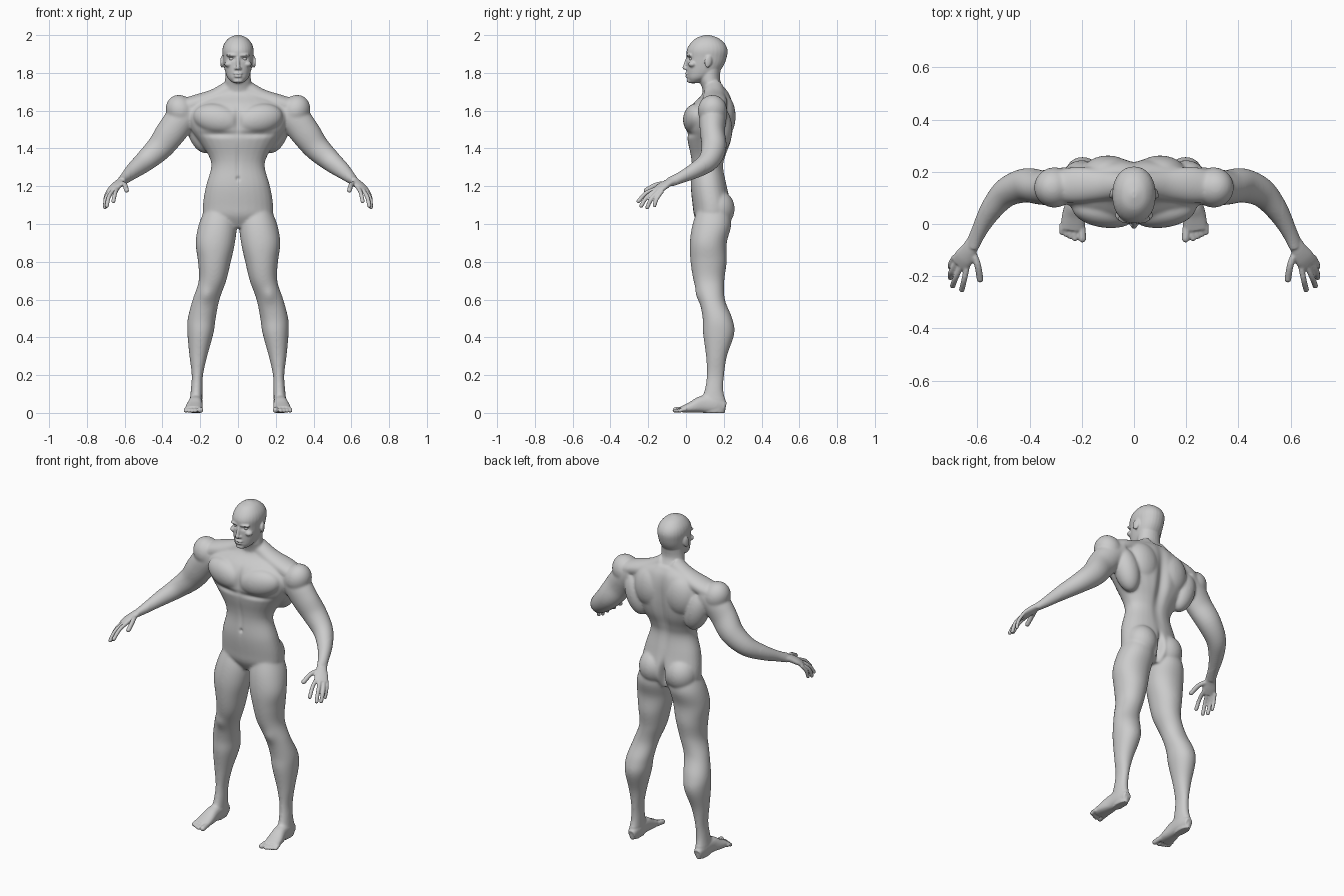
import bpy, bmesh, math
from mathutils import Vector, Matrix, Euler

if "Cube" in bpy.data.objects:
    bpy.data.objects.remove(bpy.data.objects["Cube"])

skin = bpy.data.materials.new("plain grey")
skin.use_nodes = True
skin.diffuse_color = (.6, .6, .6, 1)
skin.node_tree.nodes["Principled BSDF"].inputs["Base Color"].default_value = skin.diffuse_color

bm = bmesh.new()
BOTH = (1, -1)


def spline(rows, steps=5):
    """Pass a smooth curve through rows of numbers of any length."""
    rows = [Vector(row) for row in rows]
    result = []
    for i in range(len(rows) - 1):
        a, b = rows[max(i - 1, 0)], rows[i]
        c, d = rows[i + 1], rows[min(i + 2, len(rows) - 1)]
        for s in range(steps):
            t = s / steps
            result.append(b + (c - a) * (t / 2)
                          + (a * 2 - b * 5 + c * 4 - d) * (t * t / 2)
                          + (b * 3 - a - c * 3 + d) * (t ** 3 / 2))
    return result + [rows[-1]]


def skin_rings(rings, side, power=2.0, count=28):
    """Join (centre, wide axis, deep axis) rings into a closed tube."""
    loops = []
    for centre, wide, deep in rings:
        loop = []
        for k in range(count):
            angle = math.tau * k / count
            c, s = math.cos(angle), math.sin(angle)
            p = (centre + wide * math.copysign(abs(c) ** (2 / power), c)
                 + deep * math.copysign(abs(s) ** (2 / power), s))
            loop.append(bm.verts.new((p.x * side, p.y, p.z)))
        loops.append(loop)
    for low, high in zip(loops, loops[1:]):
        for k in range(count):
            n = (k + 1) % count
            bm.faces.new((low[k], low[n], high[n], high[k]))
    bm.faces.new(loops[0])
    bm.faces.new(loops[-1])


def upright(rows, sides=(1,), power=2.0):
    """Stack level sections given as z, x limits and y limits."""
    rings = []
    for z, left, right, front, back in spline(rows):
        rings.append((Vector(((left + right) / 2, (front + back) / 2, z)),
                      Vector(((right - left) / 2, 0, 0)),
                      Vector((0, (back - front) / 2, 0))))
    for side in sides:
        skin_rings(rings, side, power)


def central(rows, power):
    upright([(z, -half, half, front, back) for z, half, front, back in rows], power=power)


def tube(rows, across, sides=BOTH, power=2.0):
    """Sweep along x, y, z with a wide and a deep radius at each row."""
    path = spline(rows)
    rings = []
    for i, row in enumerate(path):
        along = (path[min(i + 1, len(path) - 1)] - path[max(i - 1, 0)])
        along = Vector(along[:3]).normalized()
        wide = Vector(across)
        wide = (wide - along * wide.dot(along)).normalized()
        rings.append((Vector(row[:3]), wide * row[3], along.cross(wide) * row[4]))
    for side in sides:
        skin_rings(rings, side, power)


def lump(centre, radii, sides=BOTH, turn=(0, 0, 0)):
    for side in sides:
        matrix = (Matrix.Diagonal((side, 1, 1, 1)) @ Matrix.Translation(centre)
                  @ Euler(turn).to_matrix().to_4x4() @ Matrix.Diagonal((*radii, 1)))
        bmesh.ops.create_uvsphere(bm, u_segments=24, v_segments=16, radius=1, matrix=matrix)


def digit(points, radius):
    """Finger or toe with a rounded tip."""
    tube([(*p, radius, radius) for p in points], (.7, .6, .1))
    lump(points[-1], (radius, radius, radius))


# Trunk
central([(.98, .08, .08, .2), (1.04, .175, .045, .235), (1.1, .186, .035, .24),
         (1.2, .17, .025, .218), (1.3, .142, .03, .2), (1.36, .155, .025, .212),
         (1.43, .2, .01, .238), (1.5, .25, 0, .25), (1.57, .27, 0, .252),
         (1.63, .25, .03, .248), (1.68, .18, .08, .235), (1.72, .09, .1, .21)], 2.2)
lump((.11, .05, 1.555), (.13, .065, .08), turn=(0, -.2, .12))       # chest
lump((.2, .175, 1.5), (.07, .07, .13), turn=(0, .3, 0))             # flank
lump((.1, .195, 1.57), (.1, .068, .12))                             # shoulder blade
lump((.09, .168, 1.08), (.09, .09, .1))                             # buttock
tube([(.03, .15, 1.72, .05, .05), (.12, .15, 1.672, .06, .045),
      (.22, .15, 1.64, .07, .045), (.3, .14, 1.61, .06, .05)], (0, 1, 0))

# Neck and head
central([(1.65, .1, .1, .22), (1.72, .078, .085, .2),
         (1.77, .068, .07, .18), (1.85, .065, .07, .19)], 2)
central([(1.745, .025, .02, .06), (1.77, .052, .008, .12), (1.8, .066, .004, .17),
         (1.84, .075, .004, .2), (1.88, .08, .004, .215), (1.92, .083, .004, .22),
         (1.955, .073, .022, .205), (1.985, .047, .055, .17), (2, .012, .1, .125)], 2.15)
tube([(0, .006, 1.88, .007, .007), (0, -.002, 1.85, .009, .009),
      (0, -.008, 1.825, .013, .011)], (1, 0, 0), (1,))              # nose
lump((0, -.009, 1.827), (.011, .011, .01), (1,))
lump((.011, .001, 1.823), (.008, .01, .007))
lump((.036, .014, 1.893), (.03, .012, .007), turn=(0, 0, .3))       # brow
lump((.05, .034, 1.846), (.022, .022, .016), turn=(0, 0, .6))       # cheek
lump((0, .004, 1.796), (.024, .01, .007), (1,))                     # lips
lump((0, .005, 1.782), (.021, .01, .007), (1,))
lump((0, .022, 1.758), (.027, .018, .014), (1,))                    # chin
lump((.084, .118, 1.86), (.009, .02, .033), turn=(-.2, 0, .3))      # ear

# Arm
lump((.305, .14, 1.6), (.076, .078, .086), turn=(0, .5, 0))
tube([(.23, .15, 1.61, .07, .06), (.3, .142, 1.555, .072, .08),
      (.355, .14, 1.485, .066, .08), (.415, .148, 1.405, .066, .07),
      (.49, .12, 1.335, .056, .057), (.55, .05, 1.285, .042, .044),
      (.595, -.03, 1.245, .03, .03), (.622, -.085, 1.222, .03, .021)], (0, 1, 0))

# Hand
tube([(.612, -.06, 1.23, .025, .02), (.63, -.095, 1.217, .031, .019),
      (.652, -.13, 1.195, .039, .018), (.67, -.155, 1.175, .037, .013)], (.75, .65, -.1))
digit([(.637, -.15, 1.19), (.65, -.21, 1.165), (.66, -.252, 1.12)], .011)
digit([(.658, -.15, 1.185), (.683, -.205, 1.145), (.695, -.237, 1.096)], .011)
digit([(.676, -.14, 1.178), (.7, -.182, 1.135), (.704, -.205, 1.088)], .011)
digit([(.688, -.125, 1.175), (.703, -.153, 1.135), (.704, -.167, 1.097)], .01)
digit([(.622, -.1, 1.215), (.6, -.155, 1.208), (.59, -.212, 1.178)], .013)

# Leg
upright([(1.1, .03, .165, .07, .22), (1, .007, .207, .035, .24), (.9, .016, .224, .02, .216),
         (.8, .038, .212, .024, .216), (.7, .062, .208, .04, .203),
         (.6, .098, .24, .07, .206), (.5, .118, .266, .088, .245),
         (.42, .13, .268, .09, .256), (.3, .163, .257, .106, .217),
         (.2, .185, .245, .11, .202), (.12, .188, .25, .098, .198),
         (.05, .19, .256, .075, .212), (0, .196, .25, .09, .206)], BOTH, 2.1)

# Foot
tube([(.222, .208, .03, .022, .026), (.222, .16, .045, .034, .045),
      (.225, .09, .046, .037, .046), (.231, .03, .03, .045, .03),
      (.236, -.022, .018, .046, .017)], (1, 0, 0), power=2.4)
digit([(.202, 0, .02), (.2, -.03, .018), (.198, -.056, .015)], .015)
for i in range(4):
    x = .224 + i * .017
    reach = .056 - i * .008
    digit([(x, 0, .018), (x + .001, -reach / 2, .018), (x + .002, -reach, .011)], .0105)

bmesh.ops.recalc_face_normals(bm, faces=bm.faces)
mesh = bpy.data.meshes.new("body")
bm.to_mesh(mesh)
bm.free()
body = bpy.data.objects.new("body", mesh)
bpy.context.collection.objects.link(body)


def bake():
    """Replace the body mesh by its modified form."""
    graph = bpy.context.evaluated_depsgraph_get()
    body.data = bpy.data.meshes.new_from_object(body.evaluated_get(graph))
    body.modifiers.clear()


# Fuse the parts into one skin, then soften it, most of all on trunk and limbs
fuse = body.modifiers.new("fuse", 'REMESH')
fuse.mode = 'VOXEL'
fuse.voxel_size = .005
bake()
group = body.vertex_groups.new(name="trunk and limbs")
group.add([v.index for v in body.data.vertices
           if .08 < v.co.z < 1.75 and abs(v.co.x) < .57], 1, 'REPLACE')
for label, rounds in (("trunk and limbs", 26), ("", 3)):
    soften = body.modifiers.new("soften", 'SMOOTH')
    soften.factor = .5
    soften.iterations = rounds
    soften.vertex_group = label
bake()


def press(centre, radii, push):
    """Push the skin along y around a point, alike on both sides."""
    cx, cy, cz = centre
    rx, ry, rz = radii
    for v in body.data.vertices:
        dz = (v.co.z - cz) / rz
        if abs(dz) < 2.5:
            d = dz * dz + ((abs(v.co.x) - cx) / rx) ** 2 + ((v.co.y - cy) / ry) ** 2
            if d < 6:
                v.co.y += push * math.exp(-d)


press((0, .25, 1.45), (.03, .07, .2), -.022)          # spine
press((0, .23, 1.06), (.016, .08, .065), -.045)       # between buttocks
press((0, 0, 1.55), (.018, .05, .07), .012)           # breastbone
press((.1, .01, 1.475), (.1, .05, .016), .01)         # below chest
press((0, .03, 1.32), (.012, .05, .1), .005)          # belly line
press((0, .03, 1.24), (.01, .04, .011), .008)         # navel
press((.165, .06, .62), (.035, .05, .04), -.01)       # kneecap
press((.034, .012, 1.876), (.018, .03, .01), .013)    # eye socket
press((0, 0, 1.789), (.022, .03, .003), .006)         # mouth
press((.095, .11, 1.863), (.02, .008, .014), -.004)   # ear hollow

body.data.materials.clear()
body.data.materials.append(skin)
body.data.shade_smooth()

# Eyes
for side, name in ((1, "left_eye"), (-1, "right_eye")):
    bpy.ops.mesh.primitive_uv_sphere_add(segments=20, ring_count=12, radius=.013,
                                         location=(side * .034, .031, 1.875))
    eye = bpy.context.object
    eye.name = name
    eye.data.materials.append(skin)
    eye.data.shade_smooth()
